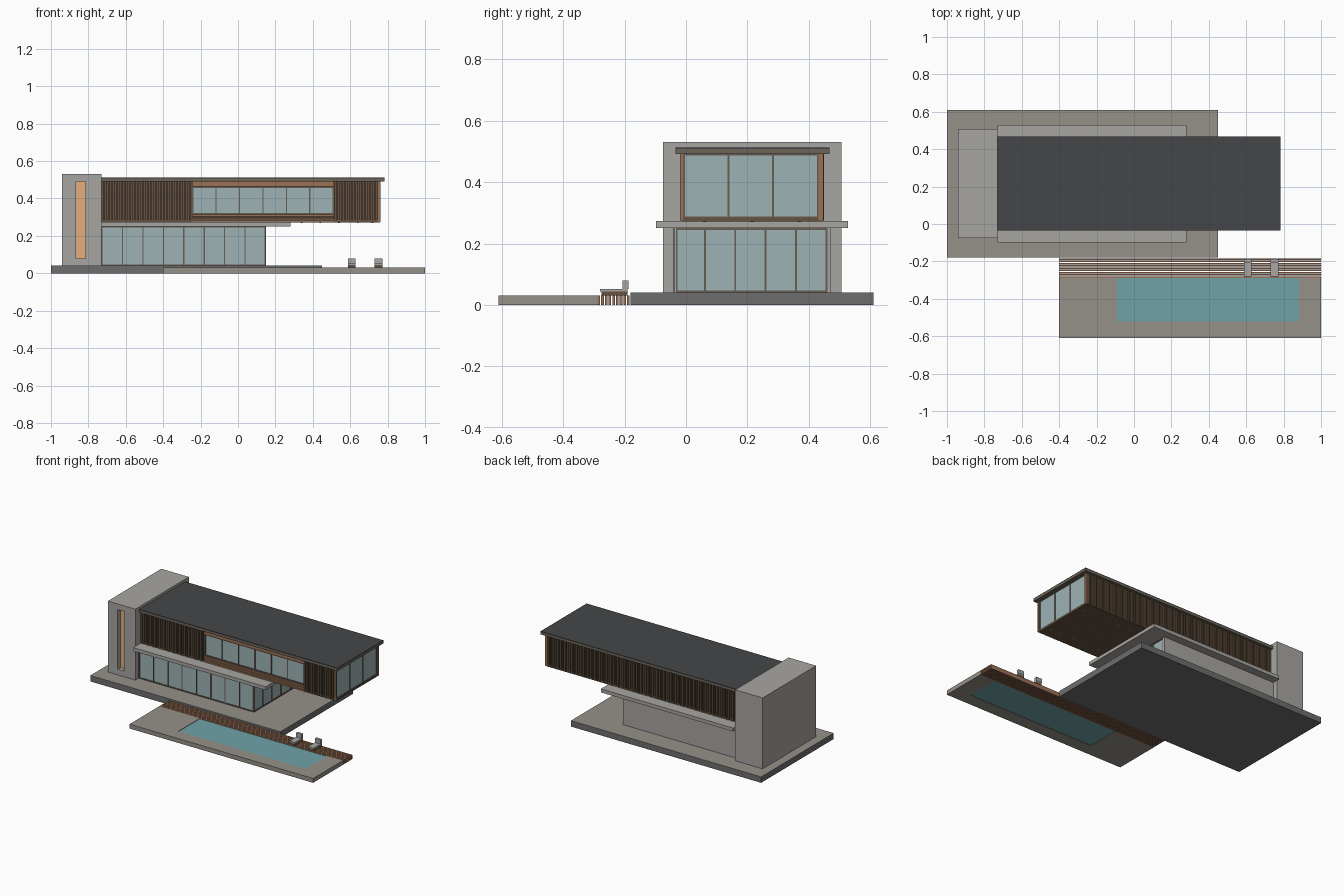
import bpy, bmesh

if "Cube" in bpy.data.objects:
    bpy.data.objects.remove(bpy.data.objects["Cube"])


def mat(name, r, g, b):
    m = bpy.data.materials.new(name)
    m.diffuse_color = (r, g, b, 1)
    m.use_nodes = True
    m.node_tree.nodes["Principled BSDF"].inputs["Base Color"].default_value = m.diffuse_color
    return m


CONCRETE = mat("concrete", .39, .38, .36)
PAVING = mat("paving", .30, .28, .25)
BASE = mat("dark_base", .15, .155, .15)
ROOF = mat("roof_membrane", .06, .062, .065)
TRIM = mat("roof_trim", .15, .13, .10)
WOOD = mat("wood", .33, .17, .095)
CLAD = mat("dark_cladding", .13, .085, .055)
GLASS = mat("glass", .34, .45, .46)
FRAME = mat("window_frame", .14, .11, .085)
WATER = mat("water", .16, .36, .39)
GLOW = mat("warm_light", .75, .43, .20)
CUSHION = mat("cushion", .40, .39, .38)


def boxes(name, items, material):
    """One object made of boxes given as (x0, x1, y0, y1, z0, z1)."""
    bm = bmesh.new()
    for x0, x1, y0, y1, z0, z1 in items:
        for v in bmesh.ops.create_cube(bm, size=1)["verts"]:
            v.co = ((x0 + x1) / 2 + v.co.x * (x1 - x0),
                    (y0 + y1) / 2 + v.co.y * (y1 - y0),
                    (z0 + z1) / 2 + v.co.z * (z1 - z0))
    me = bpy.data.meshes.new(name)
    bm.to_mesh(me)
    bm.free()
    me.materials.append(material)
    ob = bpy.data.objects.new(name, me)
    bpy.context.collection.objects.link(ob)
    return ob


def window(name, axis, a0, a1, pos, z0, z1, panels, out, t=.006):
    """Glazed wall along axis 'x' or 'y'; out = +1/-1 is the outward direction."""
    def b(p0, p1, d0, d1, lo, hi):
        d0, d1 = sorted((pos + out * d0, pos + out * d1))
        return (p0, p1, d0, d1, lo, hi) if axis == "x" else (d0, d1, p0, p1, lo, hi)
    boxes(name + "_glass", [b(a0, a1, -.008, -.004, z0, z1)], GLASS)
    step = (a1 - a0 - t) / panels
    bars = [b(a0 + i * step, a0 + i * step + t, -.012, 0, z0, z1) for i in range(panels + 1)]
    bars += [b(a0, a1, -.012, 0, z0, z0 + t), b(a0, a1, -.012, 0, z1 - t, z1)]
    boxes(name + "_frame", bars, FRAME)


# Plinth with paved top
boxes("plinth", [(-1, .45, -.18, .61, 0, .039)], BASE)
boxes("plinth_paving", [(-1, .45, -.18, .61, .039, .041)], PAVING)

# Pool terrace, water and timber deck
boxes("pool_terrace", [(-.4, -.09, -.61, -.288, 0, .03), (.88, 1, -.61, -.288, 0, .03),
                       (-.09, .88, -.61, -.52, 0, .03)], PAVING)
boxes("pool_water", [(-.09, .88, -.52, -.288, .002, .027)], WATER)
n, pitch = 9, .108 / 9
boxes("timber_deck", [(-.4, 1, -.288 + i * pitch, -.288 + i * pitch + .0085, 0, .03)
                      for i in range(n)], WOOD)

# Sun loungers
for i, x in enumerate((.587, .731)):
    w = x + .042
    boxes(f"lounger_base_{i}", [(x, w, -.275, -.19, .03, .044)], CLAD)
    boxes(f"lounger_cushion_{i}", [(x, w, -.28, -.19, .044, .052),
                                   (x, w, -.206, -.188, .052, .08)], CUSHION)

# Concrete tower with a lit slot in the front
tower = [(-.94, -.73, -.04, .507, .04, .53), (-.94, -.865, -.075, -.04, .04, .53),
         (-.815, -.73, -.075, -.04, .04, .53), (-.865, -.815, -.075, -.04, .04, .08),
         (-.865, -.815, -.075, -.04, .49, .53)]
boxes("tower", tower, CONCRETE)
boxes("tower_light_slot", [(-.865, -.815, -.045, -.037, .08, .49)], GLOW)

# Ground floor: glass front and right end, solid back wall
window("ground_front", "x", -.73, .15, -.04, .041, .25, 8, -1)
window("ground_end", "y", -.04, .46, .15, .041, .25, 5, 1)
boxes("ground_back_wall", [(-.73, .15, .458, .472, .04, .25)], CONCRETE)

# Canopy slab between the floors
boxes("canopy_slab", [(-.73, .28, -.098, .528, .25, .274)], CONCRETE)

# Upper floor: soffit, walls behind the battens, end glass
boxes("upper_soffit", [(-.73, .76, -.015, .445, .272, .284)], CLAD)
boxes("upper_walls", [(-.73, .752, .425, .438, .28, .495),
                      (-.73, -.245, -.008, .005, .28, .495),
                      (.51, .752, -.008, .005, .28, .495)], CLAD)
window("upper_end", "y", -.01, .432, .758, .282, .492, 3, 1)
boxes("end_wood_reveals", [(.745, .762, -.02, -.01, .275, .495),
                           (.745, .762, .432, .447, .275, .495)], WOOD)


def battens(x0, x1, y0, y1):
    count = round((x1 - x0) / .0175)
    s = (x1 - x0) / count
    return [(x0 + i * s, x0 + i * s + .0105, y0, y1, .275, .495) for i in range(count)]


boxes("front_battens", battens(-.73, -.245, -.02, -.008) + battens(.515, .745, -.02, -.008), CLAD)
boxes("back_battens", battens(-.73, .745, .438, .449), CLAD)

# Front ribbon window with horizontal boards above and below
window("ribbon_window", "x", -.245, .512, -.01, .315, .462, 6, -1)
boxes("ribbon_boards", [(-.245, .512, -.02, .002, z, z + .0105)
                        for z in (.275, .289, .303, .464, .4745, .485)], WOOD)
boxes("ribbon_backing", [(-.245, .512, -.008, .004, .28, .315),
                         (-.245, .512, -.008, .004, .462, .495)], CLAD)

# Roof
boxes("roof_edge", [(-.73, .783, -.035, .467, .492, .508)], TRIM)
boxes("roof_top", [(-.73, .783, -.035, .467, .508, .513)], ROOF)

# Soffit downlights under the overhang
boxes("soffit_downlights", [(x - .005, x + .005, y - .005, y + .005, .270, .273)
                            for x in (.34, .44, .54, .64, .72)
                            for y in (.06, .215, .37)], CUSHION)
